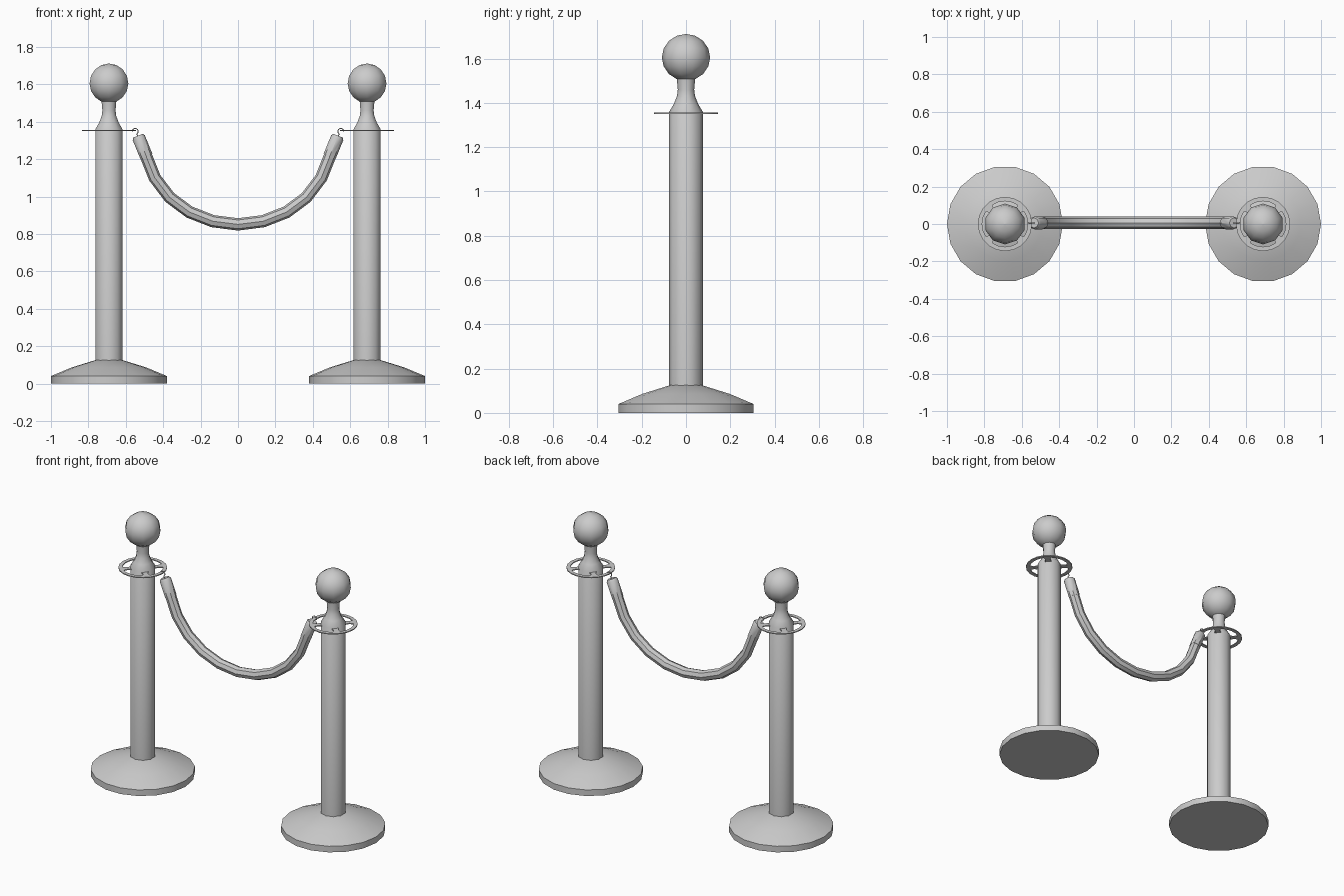
import bpy, bmesh, math
from mathutils import Vector

if "Cube" in bpy.data.objects:
    bpy.data.objects.remove(bpy.data.objects["Cube"])

PX = 0.69      # post distance from centre
RING_Z = 1.353
ROPE_Y = 0.006


def finish(bm, name, loc=(0, 0, 0), angle=40):
    bmesh.ops.recalc_face_normals(bm, faces=bm.faces)
    me = bpy.data.meshes.new(name)
    bm.to_mesh(me)
    bm.free()
    ob = bpy.data.objects.new(name, me)
    bpy.context.collection.objects.link(ob)
    ob.location = loc
    bpy.ops.object.select_all(action='DESELECT')
    ob.select_set(True)
    bpy.context.view_layer.objects.active = ob
    bpy.ops.object.shade_smooth_by_angle(angle=math.radians(angle))
    return ob


def skin(bm, rings, caps=True, closed=False):
    """Bridge successive vertex rings with quads."""
    vs = [[bm.verts.new(p) for p in r] for r in rings]
    n = len(vs[0])
    for k in range(len(vs) if closed else len(vs) - 1):
        a, b = vs[k], vs[(k + 1) % len(vs)]
        for i in range(n):
            j = (i + 1) % n
            bm.faces.new((a[i], a[j], b[j], b[i]))
    if caps and not closed:
        bm.faces.new(vs[0][::-1])
        bm.faces.new(vs[-1])


def circle(r, z, n, phase=0.0):
    return [Vector((r * math.cos(phase + math.tau * i / n),
                    r * math.sin(phase + math.tau * i / n), z)) for i in range(n)]


def lathe(name, profile, n, loc, phase=0.0, closed=False):
    bm = bmesh.new()
    skin(bm, [circle(r, z, n, phase) for r, z in profile], closed=closed)
    return finish(bm, name, loc)


def tube(name, pts, radii, n):
    """Round tube along a path lying in the xz plane."""
    bm = bmesh.new()
    rings = []
    for k, p in enumerate(pts):
        t = (pts[min(k + 1, len(pts) - 1)] - pts[max(k - 1, 0)]).normalized()
        side = Vector((0, 1, 0))
        up = t.cross(side)
        rings.append([p + radii[k] * (math.cos(a) * side + math.sin(a) * up)
                      for a in (math.tau * i / n for i in range(n))])
    skin(bm, rings)
    return finish(bm, name)


for s, label in ((-1, "left"), (1, "right")):
    at = (s * PX, 0, 0)
    # weighted base
    lathe(f"{label}_base", [(0.31, 0), (0.31, 0.04), (0.2, 0.086), (0.07, 0.126)], 18, at)
    # column and necked top
    lathe(f"{label}_post", [(0.076, 0.1), (0.076, 1.36), (0.055, 1.395), (0.041, 1.43),
                            (0.037, 1.46), (0.042, 1.515)], 10, at, math.pi / 2)
    # ball finial
    ball = [(0.109 * math.sin(a), 1.605 - 0.106 * math.cos(a))
            for a in (math.pi * (k + 0.02) / 8.04 for k in range(9))]
    lathe(f"{label}_ball", ball, 10, at, math.pi / 2)
    # hanging ring around the column
    lathe(f"{label}_ring", [(0.122, RING_Z - 0.003), (0.145, RING_Z - 0.003),
                            (0.145, RING_Z + 0.003), (0.122, RING_Z + 0.003)],
          20, at, closed=True)
    # four spokes holding the ring
    bm = bmesh.new()
    for q in range(4):
        c = math.pi / 4 + q * math.pi / 2
        d = Vector((math.cos(c), math.sin(c), 0))
        w = Vector((-d.y, d.x, 0))
        outline = [d * r + w * h for r, h in ((0.05, -0.026), (0.095, -0.014), (0.126, -0.026),
                                              (0.126, 0.026), (0.095, 0.014), (0.05, 0.026))]
        skin(bm, [[p + Vector((0, 0, z)) for p in outline]
                  for z in (RING_Z - 0.003, RING_Z + 0.003)])
    finish(bm, f"{label}_spokes", at)

    # metal end sleeve on the rope
    a = Vector((s * 0.535, ROPE_Y, 1.325))
    b = Vector((s * 0.49, ROPE_Y, 1.215))
    tube(f"{label}_sleeve", [a, a.lerp(b, 0.1), b], [0.027, 0.035, 0.035], 8)
    # small open hook from sleeve to ring
    hook = [a.lerp(b, 0.15)]
    for k in range(9):
        t = math.radians(-60 + 32 * k)
        hook.append(Vector((s * (0.550 - 0.016 * math.cos(t)), ROPE_Y, 1.348 + 0.016 * math.sin(t))))
    tube(f"{label}_hook", hook, [0.003] * len(hook), 6)

# sagging rope, half path mirrored
half = [(0.525, 1.30), (0.445, 1.10), (0.365, 0.995), (0.26, 0.917), (0.135, 0.868)]
path = [(-x, z) for x, z in half] + [(0, 0.851)] + half[::-1]
tube("rope", [Vector((x, ROPE_Y, z)) for x, z in path], [0.033] * len(path), 8)
